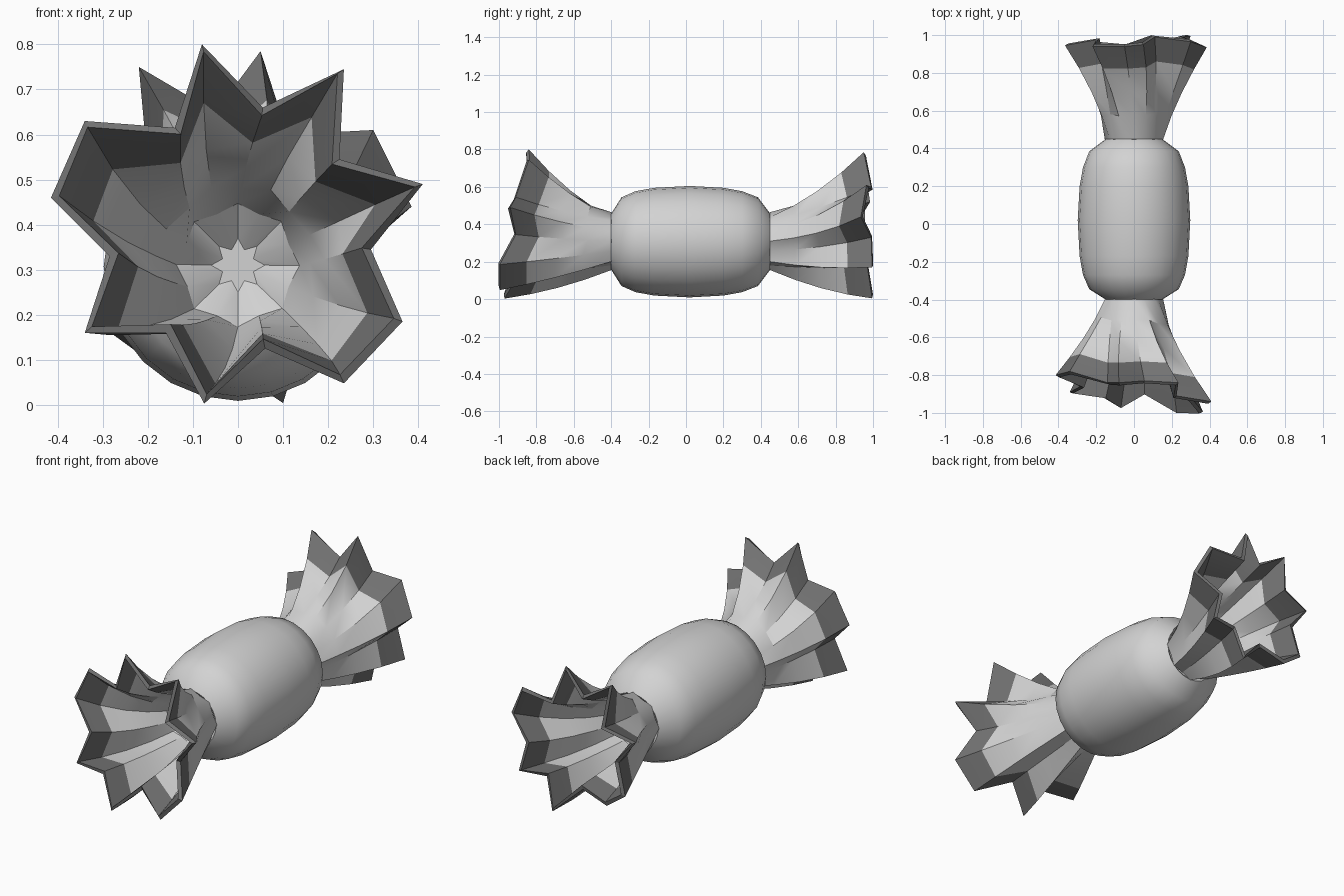
import bpy, bmesh, math

if "Cube" in bpy.data.objects:
    bpy.data.objects.remove(bpy.data.objects["Cube"], do_unlink=True)

AXIS_Z = 0.31


def material(name, value):
    m = bpy.data.materials.new(name)
    m.use_nodes = True
    color = (value, value, value, 1)
    m.diffuse_color = color
    m.node_tree.nodes["Principled BSDF"].inputs["Base Color"].default_value = color
    return m


light = material("light grey wrap", 0.65)
dark = material("dark grey trim", 0.17)


def loft(bm, rings):
    """Skin a list of closed rings of points; returns verts and face bands."""
    verts = [[bm.verts.new(p) for p in ring] for ring in rings]
    bands = []
    for a, b in zip(verts, verts[1:]):
        n = len(a)
        bands.append([bm.faces.new((a[i], a[(i + 1) % n], b[(i + 1) % n], b[i]))
                      for i in range(n)])
    return verts, bands


def finish(name, bm, mats, thickness=0):
    mesh = bpy.data.meshes.new(name)
    bm.to_mesh(mesh)
    bm.free()
    for m in mats:
        mesh.materials.append(m)
    ob = bpy.data.objects.new(name, mesh)
    bpy.context.collection.objects.link(ob)
    bpy.ops.object.select_all(action='DESELECT')
    ob.select_set(True)
    bpy.context.view_layer.objects.active = ob
    if thickness:
        mod = ob.modifiers.new("paper thickness", 'SOLIDIFY')
        mod.thickness = thickness
        mod.offset = -1
        bpy.ops.object.modifier_apply(modifier=mod.name)
    bpy.ops.object.shade_smooth_by_angle(angle=math.radians(25 if thickness else 60))


# Rounded sweet body: (y, radius), open ends closed off by the twists
profile = [(-0.39, 0.135), (-0.40, 0.15), (-0.345, 0.237), (-0.27, 0.27),
           (-0.17, 0.288), (0.02, 0.298), (0.2, 0.288), (0.3, 0.27),
           (0.385, 0.237), (0.45, 0.15), (0.44, 0.135)]
SIDES = 24
bm = bmesh.new()
loft(bm, [[(r * math.cos(math.tau * i / SIDES), y,
            AXIS_Z - 0.003 + r * math.sin(math.tau * i / SIDES))
           for i in range(SIDES)] for y, r in profile])
bmesh.ops.recalc_face_normals(bm, faces=bm.faces)
finish("candy_body", bm, [light])

# Pleated rims, starting at the top point: (x, z, distance out along y)
front_rim = [(-0.08, 0.80, 0.84), (0.055, 0.66, 0.83), (0.235, 0.745, 0.84),
             (0.225, 0.545, 0.91), (0.41, 0.49, 0.94), (0.295, 0.345, 0.91),
             (0.365, 0.185, 0.995), (0.235, 0.048, 0.995), (0.06, 0.125, 0.90),
             (-0.075, 0.003, 0.97), (-0.16, 0.16, 0.92), (-0.34, 0.16, 0.89),
             (-0.285, 0.33, 0.86), (-0.415, 0.46, 0.80), (-0.34, 0.63, 0.78),
             (-0.14, 0.615, 0.84)]
back_rim = [(0.05, 0.785, 0.95), (-0.05, 0.65, 0.94), (-0.22, 0.75, 0.94),
            (-0.2, 0.53, 0.975), (-0.365, 0.48, 0.945), (-0.265, 0.345, 0.95),
            (-0.31, 0.18, 0.96), (-0.2, 0.1, 0.96), (-0.05, 0.145, 0.95),
            (0.1, 0.004, 0.995), (0.15, 0.17, 0.97), (0.3, 0.17, 0.995),
            (0.26, 0.33, 0.99), (0.385, 0.44, 0.935), (0.3, 0.61, 0.965),
            (0.11, 0.6, 0.99)]


def wrapper(name, side, points, neck_y):
    """Twisted fan of pleats: a regular neck opening to an uneven, dark-trimmed rim."""
    steps = [0, 0.25, 0.5, 0.76, 1]
    rings = [[] for _ in range(len(steps) + 1)]
    for i, (x, z, out) in enumerate(points):
        r = math.hypot(x, z - AXIS_Z)
        neck_angle = math.pi / 2 - side * math.pi / 8 * (1 - i)
        if side < 0:
            neck_angle = math.pi / 2 + math.pi / 8 * (1 - i)
        turn = math.atan2(z - AXIS_Z, x) - neck_angle
        turn = (turn + math.pi) % math.tau - math.pi
        neck = 0.155 if i % 2 else 0.14
        # upper pleats flare late, the lowest ones open evenly
        bulge = -0.4 + 0.8 * min(1, max(0, (0.36 - z) / 0.36))

        def place(radius, y, t):
            a = neck_angle + turn * t
            return (radius * math.cos(a), side * y, AXIS_Z + radius * math.sin(a))

        rings[0].append(place(0.07 if i % 2 else 0.045, neck_y - 0.07, 0))
        for ring, t in zip(rings[1:], steps):
            f = t + bulge * t * (1 - t)
            ring.append(place(neck + (r - neck) * f, neck_y + (out - neck_y) * t, t))
    bm = bmesh.new()
    verts, bands = loft(bm, rings)
    cap = bm.faces.new(verts[0])
    for f in bands[-1]:
        f.material_index = 1
    bmesh.ops.recalc_face_normals(bm, faces=bm.faces)
    bm.normal_update()
    if cap.normal.y * side > 0:
        bmesh.ops.reverse_faces(bm, faces=bm.faces)
    finish(name, bm, [light, dark], 0.022)


wrapper("front_wrapper", -1, front_rim, 0.40)
wrapper("back_wrapper", 1, back_rim, 0.45)
